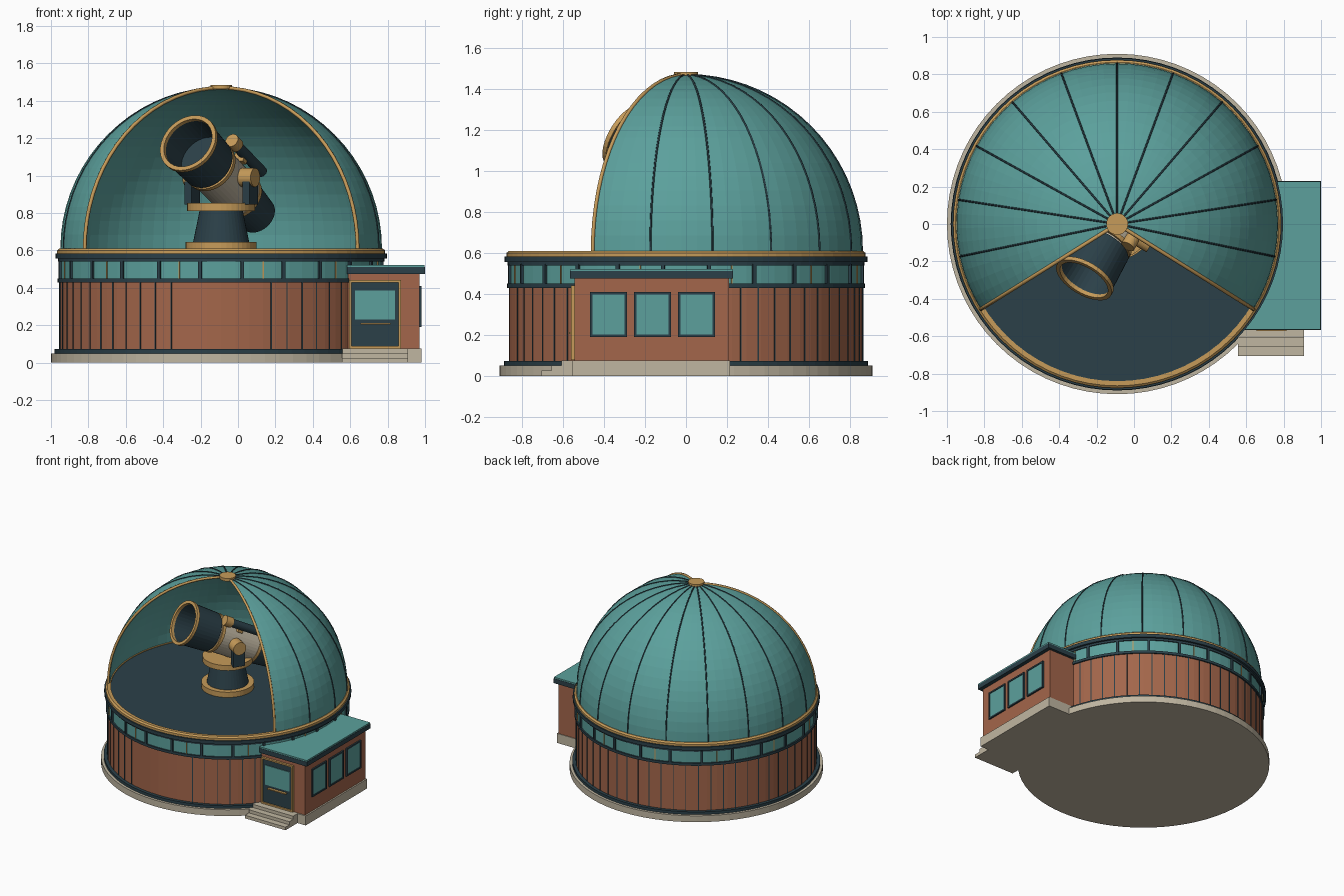
import bpy, bmesh, math
from mathutils import Matrix, Vector

cube = bpy.data.objects.get("Cube")
if cube:
    bpy.data.objects.remove(cube)


def material(name, hexcode):
    lin = [(int(hexcode[i:i + 2], 16) / 255) ** 2.2 for i in (0, 2, 4)]
    m = bpy.data.materials.new(name)
    m.use_nodes = True
    m.diffuse_color = (*lin, 1)
    bsdf = m.node_tree.nodes["Principled BSDF"]
    bsdf.inputs["Base Color"].default_value = (*lin, 1)
    bsdf.inputs["Roughness"].default_value = 0.8
    return m


TEAL = material("verdigris teal", "5c9f9b")
BRICK = material("brick red", "a2664c")
GOLD = material("brass", "c59a5a")
DARK = material("dark slate", "2f424a")
STONE = material("pale stone", "bfb5a0")

CX = -0.09                      # centre of the round building
HUB = Matrix.Translation((CX, 0, 0))
R = 0.86                        # dome radius
SPRING = 0.61                   # height where the dome begins
EDGE = math.radians(32)         # dome opening edge, below the x axis


def finish(name, bm, mat):
    bmesh.ops.remove_doubles(bm, verts=bm.verts, dist=1e-5)
    bmesh.ops.recalc_face_normals(bm, faces=bm.faces)
    me = bpy.data.meshes.new(name)
    bm.to_mesh(me)
    bm.free()
    me.materials.append(mat)
    ob = bpy.data.objects.new(name, me)
    bpy.context.collection.objects.link(ob)
    return ob


def lathe(name, profile, mat, matrix=HUB, steps=72):
    """Turn a (radius, height) profile around the local z axis."""
    bm = bmesh.new()
    vs = [bm.verts.new((r, 0, z)) for r, z in profile]
    es = [bm.edges.new(p) for p in zip(vs, vs[1:])]
    bmesh.ops.spin(bm, geom=vs + es, cent=(0, 0, 0), axis=(0, 0, 1),
                   angle=math.tau, steps=steps)
    bmesh.ops.transform(bm, matrix=matrix, verts=bm.verts)
    return finish(name, bm, mat)


def disc(name, r0, r1, z0, z1, mat, matrix=HUB, steps=72):
    return lathe(name, [(0, z0), (r0, z0), (r1, z1), (0, z1)], mat, matrix, steps)


def add_box(bm, lo, hi, matrix=Matrix()):
    lo, hi = Vector(lo), Vector(hi)
    m = matrix @ Matrix.Translation((lo + hi) / 2) @ Matrix.Diagonal((*(hi - lo), 1))
    bmesh.ops.create_cube(bm, size=1, matrix=m)


def box(name, lo, hi, mat, matrix=Matrix()):
    bm = bmesh.new()
    add_box(bm, lo, hi, matrix)
    return finish(name, bm, mat)


def around(name, degrees, lo, hi, mat):
    """Repeat a box around the drum, with x pointing outward."""
    bm = bmesh.new()
    for a in degrees:
        add_box(bm, lo, hi, HUB @ Matrix.Rotation(math.radians(a), 4, "Z"))
    return finish(name, bm, mat)


def frame(name, axis_matrix, w, h, t, depth, mat):
    """Rectangular frame in local x-z, projecting along local -y."""
    bm = bmesh.new()
    for sx in (-1, 1):
        x = sx * (w - t) / 2
        add_box(bm, (x - t / 2, -depth, -h / 2), (x + t / 2, 0, h / 2), axis_matrix)
        z = sx * (h - t) / 2
        add_box(bm, (-w / 2 + t, -depth, z - t / 2), (w / 2 - t, 0, z + t / 2), axis_matrix)
    return finish(name, bm, mat)


# Round drum
disc("plinth", 0.91, 0.91, 0, 0.05, STONE)
disc("base_band", 0.89, 0.89, 0.05, 0.072, DARK)
disc("drum_wall", 0.865, 0.865, 0.072, 0.43, BRICK)
around("wall_seams", [a for a in range(0, 360, 6) if abs(a - 270) > 12],
       (0.85, -0.003, 0.072), (0.868, 0.003, 0.43), DARK)
disc("window_sill_band", 0.875, 0.875, 0.43, 0.45, DARK)
disc("window_glass_band", 0.864, 0.864, 0.45, 0.545, TEAL)
around("window_mullions", [7.5 + 15 * k for k in range(24)],
       (0.85, -0.009, 0.45), (0.875, 0.009, 0.545), DARK)
around("window_bars", [15 + 30 * k for k in range(12)],
       (0.85, -0.003, 0.45), (0.869, 0.003, 0.545), GOLD)
disc("window_head_band", 0.872, 0.872, 0.54, 0.556, DARK)
disc("cornice", 0.887, 0.887, 0.556, 0.583, DARK)
lathe("brass_rail", [(0.84, 0.583), (0.877, 0.583), (0.877, 0.6), (0.865, 0.61),
                     (0.84, 0.61), (0.84, 0.583)], GOLD)
disc("observing_floor", 0.845, 0.845, 0.583, 0.604, DARK)


# Dome shell with an open front wedge
def on_dome(lon, lat, r=R):
    return Vector((CX + r * math.cos(lat) * math.cos(lon),
                   r * math.cos(lat) * math.sin(lon), SPRING + r * math.sin(lat)))


PANELS, PER, LATS = 12, 4, 18
SWEEP = math.pi + 2 * EDGE
bm = bmesh.new()
cols = [[bm.verts.new(on_dome(-EDGE + SWEEP * i / (PANELS * PER), math.pi / 2 * j / LATS))
         for j in range(LATS + 1)] for i in range(PANELS * PER + 1)]
for a, b in zip(cols, cols[1:]):
    for j in range(LATS):
        bm.faces.new((a[j], b[j], b[j + 1], a[j + 1]))
dome = finish("dome_shell", bm, TEAL)
if dome.data.polygons[0].normal.dot(dome.data.polygons[0].center) < 0:
    dome.data.flip_normals()
solid = dome.modifiers.new("thickness", "SOLIDIFY")
solid.thickness = 0.012
solid.offset = -1


def arcs(name, lons, depth, mat):
    cu = bpy.data.curves.new(name, "CURVE")
    cu.dimensions = "3D"
    cu.bevel_depth = depth
    cu.bevel_resolution = 1
    cu.use_fill_caps = True
    for lon in lons:
        sp = cu.splines.new("POLY")
        sp.points.add(LATS)
        for j, p in enumerate(sp.points):
            p.co = (*on_dome(lon, math.pi / 2 * j / LATS), 1)
    cu.materials.append(mat)
    bpy.context.collection.objects.link(bpy.data.objects.new(name, cu))


arcs("dome_ribs", [-EDGE + SWEEP * k / PANELS for k in range(1, PANELS)], 0.005, DARK)
arcs("opening_trim", [-EDGE, math.pi + EDGE], 0.01, GOLD)
disc("dome_cap", 0.058, 0.058, 1.462, 1.485, GOLD, steps=32)

# Telescope pier
disc("pier_foot", 0.19, 0.19, 0.604, 0.645, GOLD, steps=40)
disc("pier", 0.15, 0.115, 0.645, 0.815, DARK, steps=40)
disc("pier_turntable", 0.182, 0.182, 0.812, 0.853, GOLD, steps=40)

# Telescope frame: local x sideways, local y up, local z along the sight line
side = Vector((0.86, -0.51, 0)).normalized()
aim = Vector((-0.45, -0.76, 0.47)).normalized()
aim = (aim - side * aim.dot(side)).normalized()
up = aim.cross(side)
PIVOT = Vector((CX, 0, 0.99))
SCOPE = Matrix((side, up, aim)).transposed().to_4x4()
SCOPE.translation = PIVOT
YOKE = Matrix((side, Vector((0, 0, 1)).cross(side), Vector((0, 0, 1)))).transposed().to_4x4()
YOKE.translation = PIVOT


def tube(name, r0, r1, a, b, mat, matrix=SCOPE):
    return disc(name, r0, r1, a, b, mat, matrix, 36)


tube("tube_tail", 0.105, 0.125, -0.43, -0.2, DARK)
tube("tail_ring", 0.133, 0.133, -0.22, -0.195, GOLD)
tube("tube_body", 0.13, 0.135, -0.2, 0.17, STONE)
tube("body_ring", 0.147, 0.147, 0.12, 0.145, GOLD)
lathe("tube_hood", [(0, 0.16), (0.148, 0.16), (0.158, 0.38), (0.145, 0.38),
                    (0.138, 0.2), (0, 0.2)], DARK, SCOPE, 36)
lathe("hood_rim", [(0.144, 0.372), (0.167, 0.372), (0.167, 0.395), (0.144, 0.395),
                   (0.144, 0.372)], GOLD, SCOPE, 36)
FINDER = SCOPE @ Matrix.Translation((0.11, 0.14, 0))
tube("finder_tube", 0.03, 0.03, -0.2, 0.12, DARK, FINDER)
tube("finder_cap", 0.038, 0.038, 0.1, 0.16, GOLD, FINDER)
box("finder_bracket", (0.06, 0.09, -0.02), (0.12, 0.14, 0.02), GOLD, SCOPE)
for word, s in (("left", 1), ("right", -1)):
    box(word + "_yoke_arm", (s * 0.18 - 0.022, -0.045, -0.145),
        (s * 0.18 + 0.022, 0.045, 0.0), DARK, YOKE)
    tube(word + "_yoke_hub", 0.05, 0.05, s * 0.13, s * 0.212, GOLD,
         YOKE @ Matrix.Rotation(math.pi / 2, 4, "Y"))

# Entrance annex
box("annex_plinth", (0.56, -0.555, 0), (0.982, 0.215, 0.075), STONE)
box("annex_walls", (0.588, -0.545, 0.075), (0.97, 0.21, 0.475), BRICK)
box("annex_fascia", (0.584, -0.566, 0.475), (1.0, 0.23, 0.511), DARK)
box("annex_roof", (0.584, -0.564, 0.511), (0.998, 0.228, 0.522), TEAL)
for k in range(3):
    box("step_%d" % (k + 1), (0.555, -0.705 + 0.048 * k, 0.025 * k),
        (0.91, -0.54, 0.025 * (k + 1)), STONE)

# Front door
box("door_leaf", (0.6, -0.552, 0.077), (0.865, -0.54, 0.435), DARK)
frame("door_frame", Matrix.Translation((0.7325, -0.54, 0.259)), 0.276, 0.365, 0.012, 0.022, GOLD)
box("door_glass", (0.625, -0.557, 0.23), (0.84, -0.55, 0.385), TEAL)
box("door_handle", (0.655, -0.572, 0.205), (0.815, -0.55, 0.213), GOLD)

# Side windows
for k, y in enumerate((-0.378, -0.163, 0.051)):
    spot = Matrix.Translation((0.968, y, 0.3)) @ Matrix.Rotation(math.pi / 2, 4, "Z")
    frame("side_window_frame_%d" % (k + 1), spot, 0.18, 0.22, 0.012, 0.014, DARK)
    box("side_window_glass_%d" % (k + 1), (-0.08, -0.009, -0.1), (0.08, 0, 0.1), TEAL, spot)
